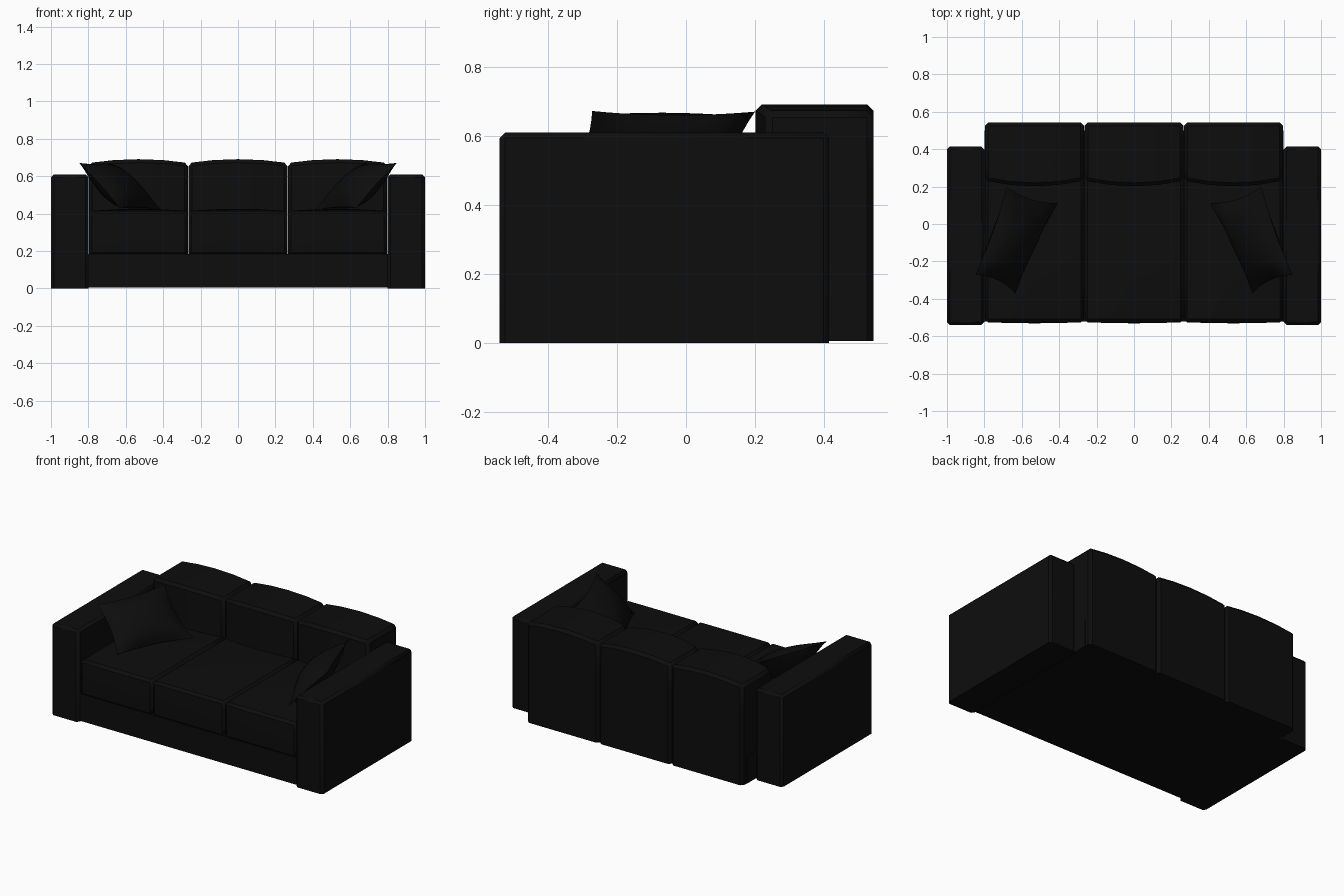
import bpy, bmesh, math
from mathutils import Vector

if "Cube" in bpy.data.objects:
    bpy.data.objects.remove(bpy.data.objects["Cube"])

fabric = bpy.data.materials.new("black_fabric")
fabric.diffuse_color = (0.004, 0.004, 0.004, 1)
fabric.use_nodes = True
fabric.node_tree.nodes["Principled BSDF"].inputs["Base Color"].default_value = fabric.diffuse_color


def finish(bm, name, angle=40):
    bmesh.ops.recalc_face_normals(bm, faces=bm.faces)
    me = bpy.data.meshes.new(name)
    bm.to_mesh(me)
    bm.free()
    me.materials.append(fabric)
    ob = bpy.data.objects.new(name, me)
    bpy.context.collection.objects.link(ob)
    bpy.ops.object.select_all(action='DESELECT')
    ob.select_set(True)
    bpy.context.view_layer.objects.active = ob
    bpy.ops.object.shade_smooth_by_angle(angle=math.radians(angle))
    return ob


def block(name, lo, hi, bevel=0.0, cuts=0, crown=0.0, front=0.0, side_crown=False,
          bevel_bottom=False):
    """Chamfered box; crown lifts the top and front bulges the -y face."""
    lo, hi = Vector(lo), Vector(hi)
    mid, half = (lo + hi) / 2, (hi - lo) / 2
    bm = bmesh.new()
    bmesh.ops.create_cube(bm, size=2)
    if cuts:
        bmesh.ops.subdivide_edges(bm, edges=bm.edges[:], cuts=cuts, use_grid_fill=True)
    for v in bm.verts:
        u, w, t = v.co
        p = Vector((mid.x + u * half.x, mid.y + w * half.y, mid.z + t * half.z))
        arch = 1 - u * u
        if t > 0.99:
            p.z += crown * arch * ((1 - w * w) if side_crown else 1)
        if w < -0.99:
            p.y -= front * arch * ((1 - t * t) if side_crown else 1)
        v.co = p
    if bevel:
        bm.normal_update()
        edges = [e for e in bm.edges if e.calc_face_angle(0) > math.radians(60)
                 and (bevel_bottom or max(v.co.z for v in e.verts) > lo.z + 0.001)]
        bmesh.ops.bevel(bm, geom=edges, offset=bevel, segments=1, affect='EDGES')
    return finish(bm, name)


# Arms
for side, s in (("left", -1), ("right", 1)):
    a, b = sorted((s * 1.0, s * 0.8))
    block(side + "_arm", (a, -0.54, 0), (b, 0.415, 0.61), bevel=0.016)

# Base plinth
block("base", (-0.8, -0.522, 0.005), (0.8, 0.5, 0.185))

# Seat and back cushions
for i, side in enumerate(("left", "middle", "right")):
    x = (i - 1) * 0.532
    block(side + "_seat_cushion", (x - 0.265, -0.525, 0.178), (x + 0.265, 0.26, 0.414),
          bevel=0.016, cuts=3, crown=0.012, front=0.006, side_crown=True, bevel_bottom=True)
    block(side + "_back_cushion", (x - 0.265, 0.232, 0.005), (x + 0.265, 0.543, 0.671),
          bevel=0.018, cuts=3, crown=0.02, front=0.03)


# Throw pillows leaning on the arms: pinched corners, puffed centre
def pillow(name, s):
    c = [Vector((s * x, y, z)) for x, y, z in
         ((0.848, -0.272, 0.672), (0.682, 0.2, 0.67), (0.408, 0.11, 0.418), (0.635, -0.368, 0.43))]
    n = (c[2] - c[0]).cross(c[3] - c[1]).normalized()
    n = n if n.z > 0 else -n
    bm = bmesh.new()
    N = 10
    for sign in (1, -1):
        g = []
        for i in range(N + 1):
            row = []
            for j in range(N + 1):
                u, v = 2 * i / N - 1, 2 * j / N - 1
                puff = ((1 - u * u) * (1 - v * v)) ** 0.6
                uu, vv = u * (1 - 0.09 * (1 - v * v)), v * (1 - 0.09 * (1 - u * u))
                a, b = (uu + 1) / 2, (vv + 1) / 2
                p = c[0].lerp(c[1], a).lerp(c[3].lerp(c[2], a), b)
                row.append(bm.verts.new(p + n * sign * 0.075 * puff))
            g.append(row)
        for i in range(N):
            for j in range(N):
                bm.faces.new((g[i][j], g[i + 1][j], g[i + 1][j + 1], g[i][j + 1]))
    bmesh.ops.remove_doubles(bm, verts=bm.verts, dist=0.0005)
    finish(bm, name, 50)


pillow("left_pillow", -1)
pillow("right_pillow", 1)
